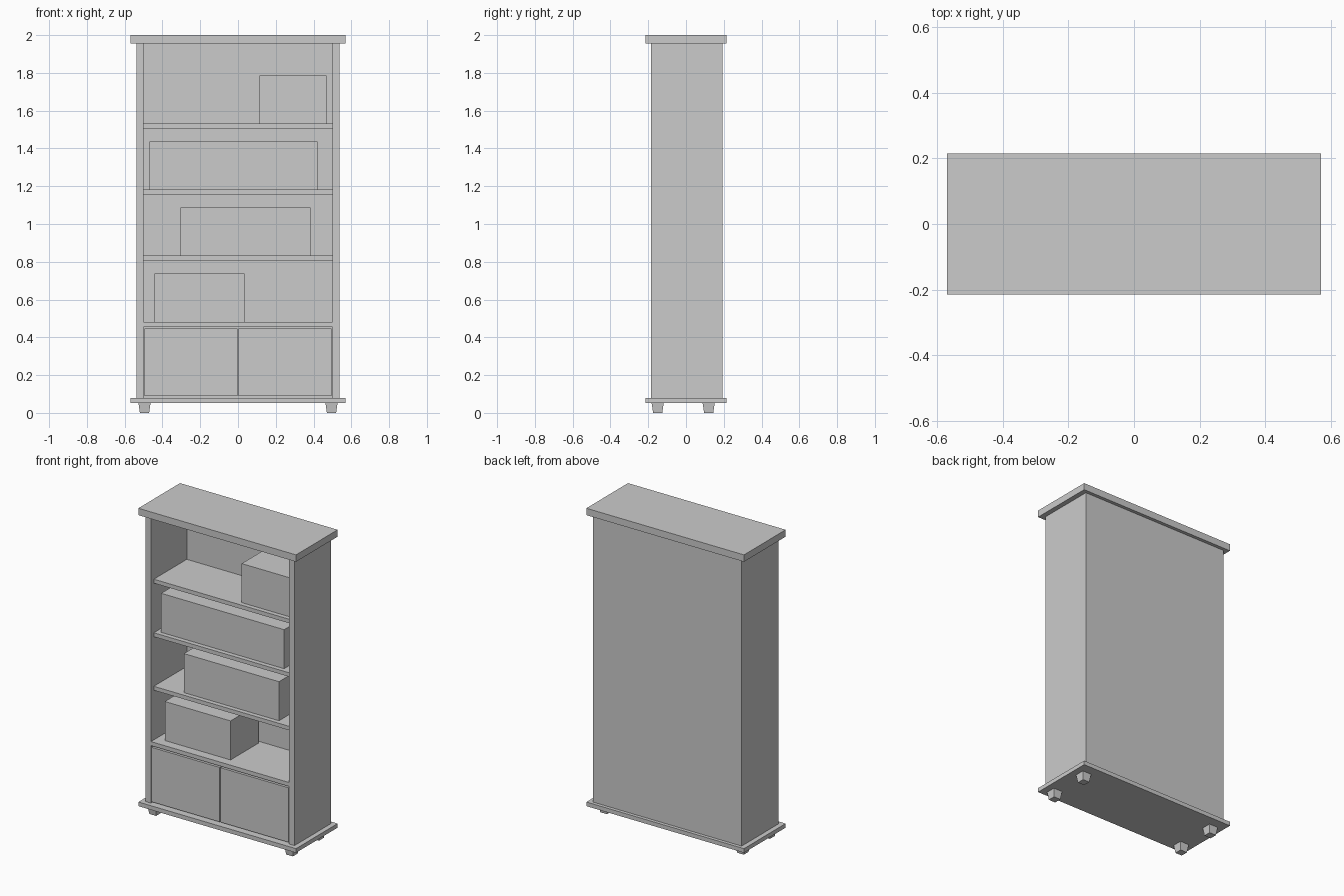
import bpy, bmesh

if "Cube" in bpy.data.objects:
    bpy.data.objects.remove(bpy.data.objects["Cube"])


def box(name, x, y, z, taper=1.0):
    """Box from (min, max) ranges; taper scales the bottom face."""
    cx, cy = sum(x) / 2, sum(y) / 2
    bm = bmesh.new()
    bmesh.ops.create_cube(bm, size=1)
    for v in bm.verts:
        s = taper if v.co.z < 0 else 1.0
        v.co.x *= (x[1] - x[0]) * s
        v.co.y *= (y[1] - y[0]) * s
        v.co.z *= z[1] - z[0]
    mesh = bpy.data.meshes.new(name)
    bm.to_mesh(mesh)
    bm.free()
    ob = bpy.data.objects.new(name, mesh)
    ob.location = (cx, cy, sum(z) / 2)
    bpy.context.collection.objects.link(ob)
    return ob


FRONT, BACK = -0.185, 0.185

# Overhanging top and base boards
box("top_board", (-0.57, 0.57), (-0.215, 0.215), (1.955, 2.0))
box("base_board", (-0.57, 0.57), (-0.215, 0.215), (0.053, 0.08))

# Thin back panel across the full carcass width
box("back_panel", (-0.538, 0.538), (BACK, 0.193), (0.08, 1.955))

# Sides, doors and tapered feet, left and right
for side, s in (("left", -1), ("right", 1)):
    def span(a, b):
        return tuple(sorted((s * a, s * b)))
    box(side + "_side", span(0.5, 0.538), (FRONT, BACK), (0.08, 1.955))
    box(side + "_door", span(0.003, 0.496), (FRONT, FRONT + 0.02), (0.09, 0.446))
    for end, y in (("front", -0.15), ("back", 0.12)):
        box(f"{end}_{side}_foot", span(0.463, 0.527), (y - 0.032, y + 0.032),
            (0, 0.053), taper=0.76)

# Shelves: the lowest is flush and caps the cupboard, the others are set back
# Each carries one block of books: (left, right)
books = [(-0.442, 0.034), (-0.304, 0.384), (-0.468, 0.421), (0.114, 0.468)]
for i, span_x in enumerate(books):
    top = 0.482 + 0.35 * i
    front = FRONT if i == 0 else FRONT + 0.03
    box(f"shelf_{i + 1}", (-0.5, 0.5), (front, BACK), (top - 0.026, top))
    box(f"book_block_{i + 1}", span_x, (-0.125, 0.165), (top, top + 0.255))
